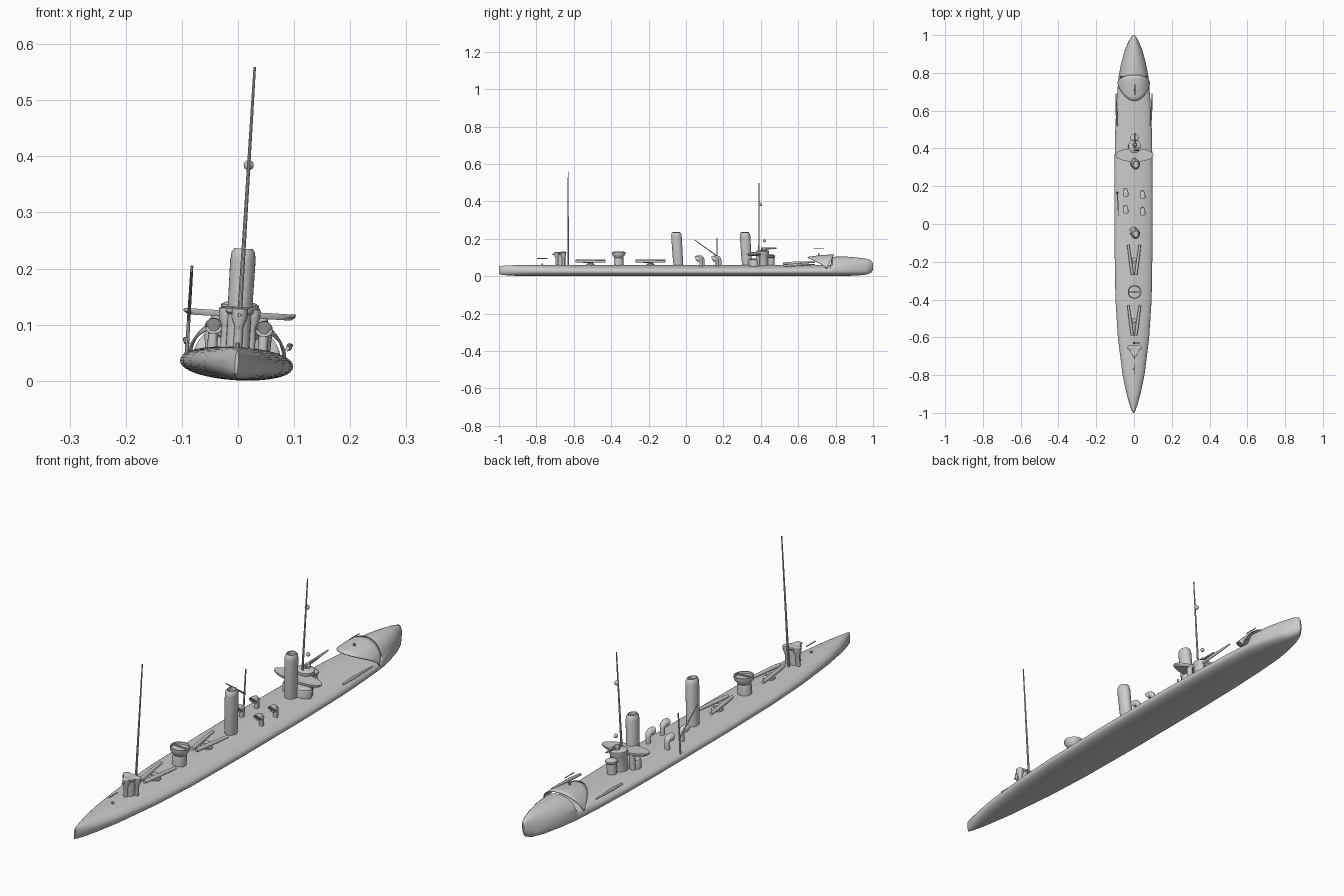
import bpy, bmesh, math
from mathutils import Vector, Matrix

cube = bpy.data.objects.get("Cube")
if cube:
    bpy.data.objects.remove(cube, do_unlink=True)

grey = bpy.data.materials.new("hull grey")
grey.use_nodes = True
grey.diffuse_color = (0.6, 0.6, 0.6, 1)
grey.node_tree.nodes["Principled BSDF"].inputs["Base Color"].default_value = (0.6, 0.6, 0.6, 1)

# The whole boat heels slightly about its long axis
HEEL = (Matrix.Translation((-0.0025, 0, 0.031)) @ Matrix.Rotation(math.radians(3.5), 4, 'Y')
        @ Matrix.Translation((0, 0, -0.031)))
parts = []


def loft(name, rings, closed=True, caps=True):
    bm = bmesh.new()
    rows = [[bm.verts.new(p) for p in ring] for ring in rings]
    n = len(rows[0])
    for a, b in zip(rows, rows[1:]):
        for i in range(n if closed else n - 1):
            j = (i + 1) % n
            bm.faces.new((a[i], a[j], b[j], b[i]))
    if caps:
        bm.faces.new(rows[0])
        bm.faces.new(rows[-1])
    bmesh.ops.recalc_face_normals(bm, faces=bm.faces)
    me = bpy.data.meshes.new(name)
    bm.to_mesh(me)
    bm.free()
    me.materials.append(grey)
    ob = bpy.data.objects.new(name, me)
    bpy.context.collection.objects.link(ob)
    ob.matrix_world = HEEL
    parts.append(ob)
    return ob


def tube(name, pts, radii, sx=1, sy=1, sides=20, level=False):
    pts = [Vector(p) for p in pts]
    rings = []
    for k, (p, r) in enumerate(zip(pts, radii)):
        t = pts[min(k + 1, len(pts) - 1)] - pts[max(k - 1, 0)]
        if t.length < 1e-6:
            t = pts[-1] - pts[0]
        t = Vector((0, 0, 1)) if level else t.normalized()
        side = Vector((1, 0, 0)) if abs(t.x) < 0.9 else Vector((0, 1, 0))
        v = t.cross(side).normalized()
        u = v.cross(t)
        rings.append([p + r * (sx * math.cos(a) * u + sy * math.sin(a) * v)
                      for a in (math.tau * i / sides for i in range(sides))])
    return loft(name, rings)


def lathe(name, x, y, profile, **kw):
    return tube(name, [(x, y, z) for r, z in profile], [r for r, z in profile], level=True, **kw)


def ball(name, c, r):
    steps = [math.pi * (0.04 + 0.92 * i / 8) for i in range(9)]
    lathe(name, c[0], c[1], [(r * math.sin(a), c[2] - r * math.cos(a)) for a in steps], sides=16)


# Hull: stations of (y, half beam, bottom, top)
stations = [(-1, .003, .012, .054), (-.985, .011, .008, .056), (-.95, .023, .004, .058),
            (-.9, .037, .002, .06), (-.8, .058, .001, .061), (-.6, .083, .001, .061),
            (-.4, .096, .001, .061), (-.1, .101, .001, .061), (.3, .101, .001, .061),
            (.5, .097, .001, .061), (.65, .09, .001, .061), (.772, .08, .001, .061),
            (.782, .079, .001, .104), (.85, .066, .002, .106), (.92, .047, .004, .1),
            (.965, .028, .009, .094), (.988, .014, .018, .086), (1, .003, .035, .07)]
rings = []
for y, w, lo, hi in stations:
    mid = 0.031 if y < 0.98 else (lo + hi) / 2
    ring = []
    for i in range(40):
        c, s = math.cos(math.tau * i / 40), math.sin(math.tau * i / 40)
        h = hi - mid if s > 0 else mid - lo
        ring.append((w * c, y, mid + h * math.copysign(abs(s) ** 0.9, s)))
    rings.append(ring)
loft("hull", rings)

# Overhanging hood at the aft end of the raised foredeck
rings = []
for k in range(7):
    t = k / 6
    ring = []
    for i in range(25):
        a = math.pi * i / 24
        s = math.sin(a)
        aft, fore = 0.75 - 0.1 * s ** 1.5, 0.75 + 0.04 * s
        ring.append(((0.086 - 0.004 * t) * math.cos(a), aft + (fore - aft) * t,
                     0.045 + (0.057 + 0.012 * math.sin(t * 1.6)) * s))
    rings.append(ring)
hood = loft("foredeck_hood", rings, closed=False, caps=False)
mod = hood.modifiers.new("thickness", 'SOLIDIFY')
mod.thickness = 0.004
mod.offset = 0

# Funnels, raked aft, with rounded rims
for name, y in (("aft_funnel", -0.04), ("fore_funnel", 0.327)):
    shape = [(.024, .05, 0), (.025, .1, -.004), (.026, .215, -.011), (.024, .229, -.012),
             (.019, .236, -.012), (.016, .236, -.012), (.015, .225, -.012)]
    tube(name, [(0, y + dy, z) for r, z, dy in shape], [r for r, z, dy in shape],
         sx=0.87, sy=1.08, level=True, sides=28)

# Masts with their fittings
tube("aft_mast", [(0, -.63, .05), (0, -.63, .56)], [.0045, .0022], sides=10)
tube("fore_mast", [(0, .39, .05), (0, .39, .5)], [.0045, .0022], sides=10)
ball("mast_lamp", (0, .398, .385), .009)
ball("bridge_lamp", (0, .42, .19), .008)

# Side derrick
tube("derrick_post", [(-.09, .165, .04), (-.09, .165, .2)], [.0035, .0025], sides=8)
tube("derrick_boom", [(-.09, .17, .1), (-.09, .045, .19)], [.003, .002], sides=8)

# Cowl ventilators, mouths facing aft
for x, y in ((-.045, .09), (.045, .08), (-.045, .18), (.045, .168)):
    path = [(x, y, .05), (x, y, .082)]
    path += [(x, y - .018 * (1 - math.cos(a)), .082 + .014 * math.sin(a))
             for a in (math.radians(d) for d in (30, 60, 90))]
    path += [(x, y - .028, .095), (x, y - .02, .095)]
    tube("ventilator", path, [.009, .009, .011, .013, .014, .0155, .011])

# Paired diverging torpedo tubes on turntables
for y in (-.51, -.19):
    lathe("tube_turntable", 0, y, [(.022, .05), (.022, .066), (.012, .07), (.012, .08)])
    for s in (-1, 1):
        tube("torpedo_tube", [(s * .009, y - .08, .081), (s * .016, y - .03, .081),
                              (s * .031, y + .08, .081)], [.007, .008, .006], sides=14)

# Flared platform amidships with a rail bar
lathe("platform", 0, -.36, [(.026, .05), (.026, .09), (.024, .1), (.036, .118),
                            (.036, .13), (.032, .13), (.031, .122)], sides=28)
tube("platform_bar", [(-.032, -.36, .129), (.032, -.36, .129)], [.003, .003], sides=8)

# Aft conning tower with three clustered sponsons
lathe("aft_tower", 0, -.665, [(.021, .05), (.021, .118), (.025, .122), (.025, .128)])
for x, y in ((-.023, -.655), (.023, -.655), (0, -.69)):
    lathe("aft_tower_sponson", x, y, [(.008, .05), (.008, .098), (.014, .112), (.014, .128),
                                      (.011, .13)])
tube("aft_gun", [(0, -.69, .118), (0, -.715, .118)], [.004, .003], sides=10)

# Bridge: low deckhouse, tower, wing platform and gun
lathe("deckhouse", 0, .365, [(.058, .05), (.06, .082), (.056, .09), (.05, .092)], sy=.58, sides=36)
lathe("bridge_tower", 0, .41, [(.031, .05), (.031, .118), (.034, .124), (.034, .135), (.026, .14)],
      sides=28)
lathe("bridge_wings", 0, .365, [(.092, .113), (.1, .119), (.1, .124), (.094, .124)],
      sy=.36, sides=40)
lathe("fore_turret", 0, .455, [(.018, .05), (.018, .1), (.022, .104), (.022, .11), (.014, .115)])
lathe("gun_mount", 0, .42, [(.012, .13), (.012, .148), (.007, .154)])
tube("bridge_gun", [(0, .4, .147), (0, .43, .148), (0, .485, .15)], [.006, .005, .003], sides=10)
for s in (-1, 1):
    lathe("bridge_column", s * .04, .385, [(.011, .05), (.011, .115), (.008, .118)])

# Long bars along the bulwarks, and small staffs at bow and stern
for s in (-1, 1):
    tube("side_bar", [(s * .089, .52, .063), (s * .092, .58, .066), (s * .096, .69, .069)],
         [.005, .007, .003], sx=.7, sides=12)
for name, y, z in (("bow", .71, .148), ("stern", -.768, .095)):
    tube(name + "_bar", [(0, y - .028, z), (0, y + .028, z)], [.002, .002], sides=8)
    lathe(name + "_post", 0, y, [(.004, z - .045), (.004, z - .028), (.002, z - .026)], sides=10)

# Smooth shading with sharp edges kept
bpy.ops.object.select_all(action='DESELECT')
for ob in parts:
    ob.select_set(True)
bpy.context.view_layer.objects.active = parts[0]
bpy.ops.object.shade_smooth_by_angle(angle=math.radians(35))
